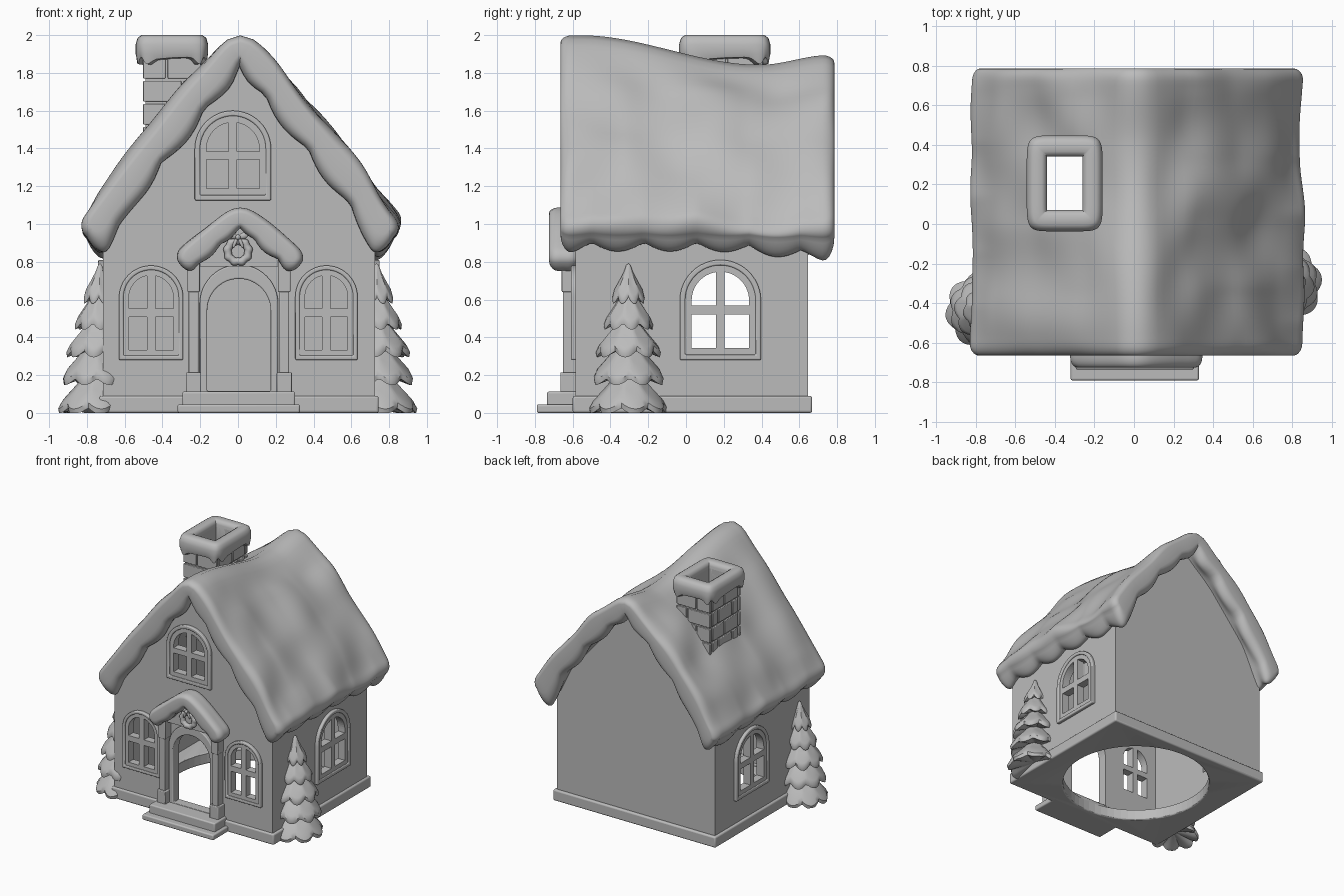
import bpy, bmesh, math
from math import sin, cos, pi, sqrt, exp
from mathutils import Vector, noise

cube = bpy.data.objects.get("Cube")
if cube:
    bpy.data.objects.remove(cube, do_unlink=True)

grey = bpy.data.materials.new("plain grey")
grey.use_nodes = True
grey.diffuse_color = (0.5, 0.5, 0.5, 1)
grey.node_tree.nodes["Principled BSDF"].inputs["Base Color"].default_value = (0.5, 0.5, 0.5, 1)

CX, WALL_Y, WALL_X = 0.005, -0.585, 0.72    # house centre, front wall, half width


def finish(bm, name, smooth=True, bevel=0):
    """Turn a bmesh into a finished object."""
    bmesh.ops.remove_doubles(bm, verts=bm.verts, dist=1e-5)
    bmesh.ops.recalc_face_normals(bm, faces=bm.faces)
    me = bpy.data.meshes.new(name)
    bm.to_mesh(me)
    bm.free()
    ob = bpy.data.objects.new(name, me)
    bpy.context.collection.objects.link(ob)
    me.materials.append(grey)
    if bevel:
        soften(ob, bevel)
    if smooth:
        activate(ob)
        bpy.ops.object.shade_smooth_by_angle(angle=math.radians(40))
    return ob


def soften(ob, width):
    mod = ob.modifiers.new("soft edges", 'BEVEL')
    mod.width, mod.segments, mod.limit_method = width, 3, 'ANGLE'


def activate(ob):
    bpy.ops.object.select_all(action='DESELECT')
    ob.select_set(True)
    bpy.context.view_layer.objects.active = ob


def cut(ob, cutter):
    mod = ob.modifiers.new("cut", 'BOOLEAN')
    mod.operation, mod.solver, mod.object = 'DIFFERENCE', 'EXACT', cutter
    activate(ob)
    bpy.ops.object.modifier_apply(modifier=mod.name)


def bridge(bm, a, b):
    for i in range(len(a)):
        j = (i + 1) % len(a)
        bm.faces.new((a[i], a[j], b[j], b[i]))


def add_prism(bm, loop, place, d0, d1):
    a, b = ([bm.verts.new(place(u, z, d)) for u, z in loop] for d in (d0, d1))
    bridge(bm, a, b)
    bm.faces.new(a)
    bm.faces.new(b)


def add_box(bm, x0, x1, y0, y1, z0, z1):
    add_prism(bm, [(x0, z0), (x1, z0), (x1, z1), (x0, z1)], lambda u, z, d: (u, d, z), y0, y1)


def box(name, *dims, bevel=0.01):
    bm = bmesh.new()
    add_box(bm, *dims)
    return finish(bm, name, bevel=bevel)


def on_front(cx):
    return lambda u, z, d: (cx + u, WALL_Y - d, z)


def on_side(s, cy):
    return lambda u, z, d: (CX + s * (WALL_X + d), cy + u, z)


def arch(w, z0, top, n=24):
    arc = [(w * cos(pi * i / n), top - w + w * sin(pi * i / n)) for i in range(n + 1)]
    return [(-w, z0), (w, z0)] + arc


def arch_ring(name, outer, inner, place, depth):
    bm = bmesh.new()
    loops = [[bm.verts.new(place(u, z, d)) for u, z in lp]
             for lp, d in ((outer, -0.01), (outer, depth), (inner, depth), (inner, -0.01))]
    for k in range(4):
        bridge(bm, loops[k], loops[(k + 1) % 4])
    return finish(bm, name, bevel=0.007)


openings, panels = bmesh.new(), bmesh.new()


def window(name, place, w, z0, top, m):
    """Raised arched frame and panel, plus four pane openings."""
    h, bar, wi, rim = top - z0, 0.022, w - m, .45 * m
    arch_ring(name, arch(w, z0, top), arch(w - rim, z0 + rim, top - rim), place, 0.025)
    add_prism(panels, arch(w - .01, z0 + .01, top - .01), place, -.02, .014)
    low, high, spring = z0 + .455 * h, z0 + .545 * h, top - w
    end = math.acos(bar / wi)
    for s in (-1, 1):
        add_prism(openings, [(s * bar, z0 + m), (s * wi, z0 + m), (s * wi, low), (s * bar, low)], place, -.1, .1)
        arc = [(s * wi * cos(end * i / 12), spring + wi * sin(end * i / 12)) for i in range(13)]
        add_prism(openings, [(s * bar, high), (s * wi, high)] + arc, place, -.1, .1)


# windows and door frame
window("front_window_right", on_front(-0.46), .17, .28, .78, .052)
window("front_window_left", on_front(0.468), .165, .28, .78, .052)
window("gable_window", on_front(-0.027), .202, 1.125, 1.6, .062)
for s, side in ((1, "left"), (-1, "right")):
    window("side_window_" + side, on_side(s, .182), .215, .28, .81, .063)
door = arch(.168, .115, .71)
arch_ring("door_frame", arch(.208, .1, .785), door, on_front(CX), 0.03)
add_prism(openings, door, on_front(CX), -.1, .1)
openings = finish(openings, "openings", False)
cut(finish(panels, "window_bars", False), openings)


# house shell, hollow inside, with a round hole in the floor; the ridge falls towards the back
def gable_body(name, w, z0, eave, apex, y0, y1):
    bm = bmesh.new()
    add_prism(bm, [(-w, z0), (w, z0), (w, eave), (0, apex), (-w, eave)],
              lambda u, z, d: (CX + u, d, z - (.06 if u == 0 and d > 0 else 0)), y0, y1)
    return finish(bm, name, False)


walls = gable_body("walls", WALL_X, .05, .956, 1.86, WALL_Y, .645)
cavity = gable_body("cavity", WALL_X - .05, .085, .926, 1.77, WALL_Y + .05, .595)
plinth = box("plinth", -.735, .745, -.6, .668, 0, .09, bevel=0)
bm = bmesh.new()
bmesh.ops.create_cone(bm, cap_ends=True, segments=64, radius1=.56, radius2=.56, depth=.4)
bmesh.ops.translate(bm, verts=bm.verts, vec=(CX, .03, 0))
floor_hole = finish(bm, "floor_hole", False)
shaft = box("shaft", -.44, -.26, .07, .34, .9, 2.1, bevel=0)
for c in (cavity, floor_hole, openings, shaft):
    cut(walls, c)
cut(plinth, floor_hole)
soften(plinth, .012)


# snow-covered roofs: a rounded, wavy slab lofted front to back
def smoothstep(a, b, t):
    t = min(1, max(0, (t - a) / (b - a)))
    return t * t * (3 - 2 * t)


def snow_roof(name, cx, y0, y1, top, slope, half, h, ridge, sag, drip, waves, lump, m=84):
    bm = bmesh.new()
    edge = h * 0.9
    near = [edge * (1 - cos(pi / 2 * i / 5)) for i in range(6)]
    mid = max(3, int((y1 - y0) / .025))
    ys = [y0 + e for e in near] + [y0 + edge + (y1 - y0 - 2 * edge) * i / mid for i in range(1, mid)] \
        + [y1 - e for e in reversed(near)]
    rows = []
    for y in ys:
        e = min(y - y0, y1 - y)
        f = .45 + .55 * sqrt(max(0, 1 - max(0, 1 - e / edge) ** 2))
        hang = 1 - smoothstep(edge, edge * 2, e)
        L = half - .05 * (1 - f)
        upper, lower = [], []
        for i in range(m + 1):
            x = L * sin(pi / 2 * (2 * i / m - 1))
            r = sqrt(x * x + .0025)
            n = Vector((slope * x / r, 0, 1)).normalized()
            eave = smoothstep(.74, .98, abs(x) / half)
            c = Vector((cx + x, y, top - slope * r + ridge(y) * exp(-(x / .24) ** 2)
                        - .3 * eave * sag(y, x)))
            t = (L - abs(x)) * sqrt(1 + slope * slope) / (h * 1.1)
            g = f * sqrt(max(0, 1 - max(0, 1 - t) ** 2))
            bump = lump * noise.noise(Vector((x * 4.5, y * 3, 2))) * min(1, abs(x) * 4)
            wave = drip * abs(sin(waves * pi * x / half + .4)) * hang * (1 - .6 * eave) + .17 * h
            wave *= smoothstep(-.02, .16, abs(x))
            upper.append(bm.verts.new(c + n * (h * g + bump * g)))
            lower.append(bm.verts.new(c - n * (h + wave) * g - Vector((0, 0, eave * sag(y, x) * g))))
        rows.append(upper + lower[::-1])
    for a, b in zip(rows, rows[1:]):
        bridge(bm, a, b)
    for r in (rows[0], rows[-1]):
        for i in range(m):
            bm.faces.new((r[i], r[i + 1], r[-2 - i], r[-1 - i]))
    bmesh.ops.dissolve_degenerate(bm, dist=1e-5, edges=bm.edges)
    return finish(bm, name)


def eave_sag(y, x):
    return .035 + .04 * abs(cos((y * 3.6 + (.3 if x > 0 else 0)) * pi)) + .035 * smoothstep(.1, .7, y)


def ridge_sag(y):
    return -.155 * smoothstep(-.55, .38, y) + .05 * smoothstep(.4, .75, y)


roof = snow_roof("snowy_roof", .012, -.665, .785, 1.992, 1.27, .815, .07, ridge_sag, eave_sag, .036, 3.6, .045)
cut(roof, shaft)
snow_roof("porch_roof", .012, -.725, -.57, 1.075, .86, .322, .055,
          lambda y: 0, lambda y, x: .015, .018, 2.5, .015, 48)
for c in (cavity, floor_hole, openings, shaft):
    bpy.data.objects.remove(c, do_unlink=True)

# porch: gable panel, columns and steps
bm = bmesh.new()
add_prism(bm, [(-.23, .775), (.23, .775), (.23, .84), (0, 1.02), (-.23, .84)], on_front(CX), -.01, .045)
finish(bm, "porch_gable")
for s, side in ((-1, "right"), (1, "left")):
    x = CX + s * .24
    for part, w, z0, z1 in (("pedestal", .04, .1, .215), ("column", .026, .2, .66), ("column_head", .033, .64, .84)):
        box(f"{part}_{side}", x - w, x + w, -.625 - w, -.575, z0, z1, bevel=.006)
box("lower_step", -.32, .328, -.79, -.55, 0, .045)
box("upper_step", -.295, .303, -.735, -.53, .03, .113)

# wreath with a bow
wy, wz = -.645, .855
bpy.ops.mesh.primitive_torus_add(location=(0, wy, wz), rotation=(pi / 2, 0, 0), major_radius=.055,
                                 minor_radius=.021, major_segments=40, minor_segments=12)
wreath = bpy.context.object
wreath.name = "wreath"
wreath.data.materials.append(grey)
for v in wreath.data.vertices:
    v.co *= 1 + .05 * sin(9 * math.atan2(v.co.y, v.co.x))
bpy.ops.object.shade_smooth()


def blob(name, loc, size, tilt=0):
    bpy.ops.mesh.primitive_uv_sphere_add(segments=20, ring_count=12, location=loc, rotation=(0, tilt, 0))
    ob = bpy.context.object
    ob.name, ob.scale = name, size
    ob.data.materials.append(grey)
    bpy.ops.object.shade_smooth()


blob("bow_knot", (0, wy - .025, wz + .075), (.014, .014, .014))
for s in (-1, 1):
    blob("bow_loop", (s * .03, wy - .02, wz + .083), (.026, .012, .017), -s * .3)
    blob("bow_tail", (s * .016, wy - .02, wz + .045), (.009, .008, .03), -s * .4)

# chimney: core walls, staggered bricks and snow cap around an open shaft
x0, x1, y0, y1 = -.49, -.21, .015, .395
bm = bmesh.new()
for d in ((x0, x1, y0, .07), (x0, x1, .34, y1), (x0, -.44, .07, .34), (-.26, x1, .07, .34)):
    add_box(bm, *d, 1.2, 1.95)
finish(bm, "chimney_core", False)
bm = bmesh.new()
gap, out = .006, .012
for row in range(6):
    z0 = 1.16 + row * .122
    z1 = z0 + .122 - gap * 2
    sx = x0 + (x1 - x0) * (.4 if row % 2 else .7)
    for a, b in ((x0 - out, sx - gap), (sx + gap, x1 + out)):
        for y in (y0, y1):
            add_box(bm, a, b, y - out, y + out, z0, z1)
    cuts = [y0 + .02, y0 + .2, y1 - .02] if row % 2 else [y0 + .02, y0 + .1, y1 - .1, y1 - .02]
    for a, b in zip(cuts, cuts[1:]):
        for x in (x0, x1):
            add_box(bm, x - out, x + out, a + gap, b - gap, z0, z1)
finish(bm, "chimney_bricks", bevel=.005)

bm = bmesh.new()
section = ((0, 1.86), (0, 1.97), (.08, 1.99), (.25, 2), (.7, 2), (.9, 1.985), (1, 1.95), (1, 1.9), (.93, 1.865), (.6, 1.86))
rings = []
for t, z in section:
    ring = []
    for k in range(96):
        a = 2 * pi * k / 96
        q = [math.copysign(abs(f) ** .3, f) for f in (cos(a), sin(a))]
        box_q = [max(-1, min(1, f * 1.12)) for f in q]
        drop = .018 * sin(8 * a + 1) if t > .5 and z < 1.88 else 0
        ring.append(bm.verts.new((-.35 + box_q[0] * .09 * (1 - t) + q[0] * .192 * t,
                                  .205 + box_q[1] * .135 * (1 - t) + q[1] * .242 * t, z + drop)))
    rings.append(ring)
for k in range(len(rings)):
    bridge(bm, rings[k], rings[(k + 1) % len(rings)])
finish(bm, "chimney_snow")


# trees: stacked scalloped skirts, flattened where they meet the side walls
def tree(name, cx, cy, size, lean):
    tiers = ((.61, .085, .79), (.475, .125, .68), (.33, .165, .55), (.185, .185, .42), (.03, .2, .27))
    bm = bmesh.new()
    for n, (rim, r, top) in enumerate(tiers):
        h = top - rim
        loops = []
        for fr, fz, w in ((.02, 1, 0), (.13, .96, 0), (.3, .72, .2), (.64, .4, .5), (.92, .15, .9),
                          (1, .02, 1), (.97, -.1, 1), (.8, -.06, .8), (.1, .1, 0)):
            loop = []
            for k in range(64):
                a = 2 * pi * k / 64
                scallop = abs(sin(4 * a + n)) - .6
                rad = size * r * fr * (1 + .12 * w * scallop)
                z = max(0, rim + h * fz - .035 * w * scallop)
                x, y = cx + lean * z + rad * cos(a), cy + rad * sin(a)
                if y > WALL_Y + .02 and abs(x) < WALL_X - .025:
                    x = math.copysign(WALL_X - .025, cx)
                loop.append(bm.verts.new((x, y, z)))
            loops.append(loop)
        for a, b in zip(loops, loops[1:]):
            bridge(bm, a, b)
        bm.faces.new(loops[0])
        bm.faces.new(loops[-1])
    finish(bm, name)


tree("tree_left", .742, -.305, 1, -.01)
tree("tree_right", -.758, -.435, .94, .035)
